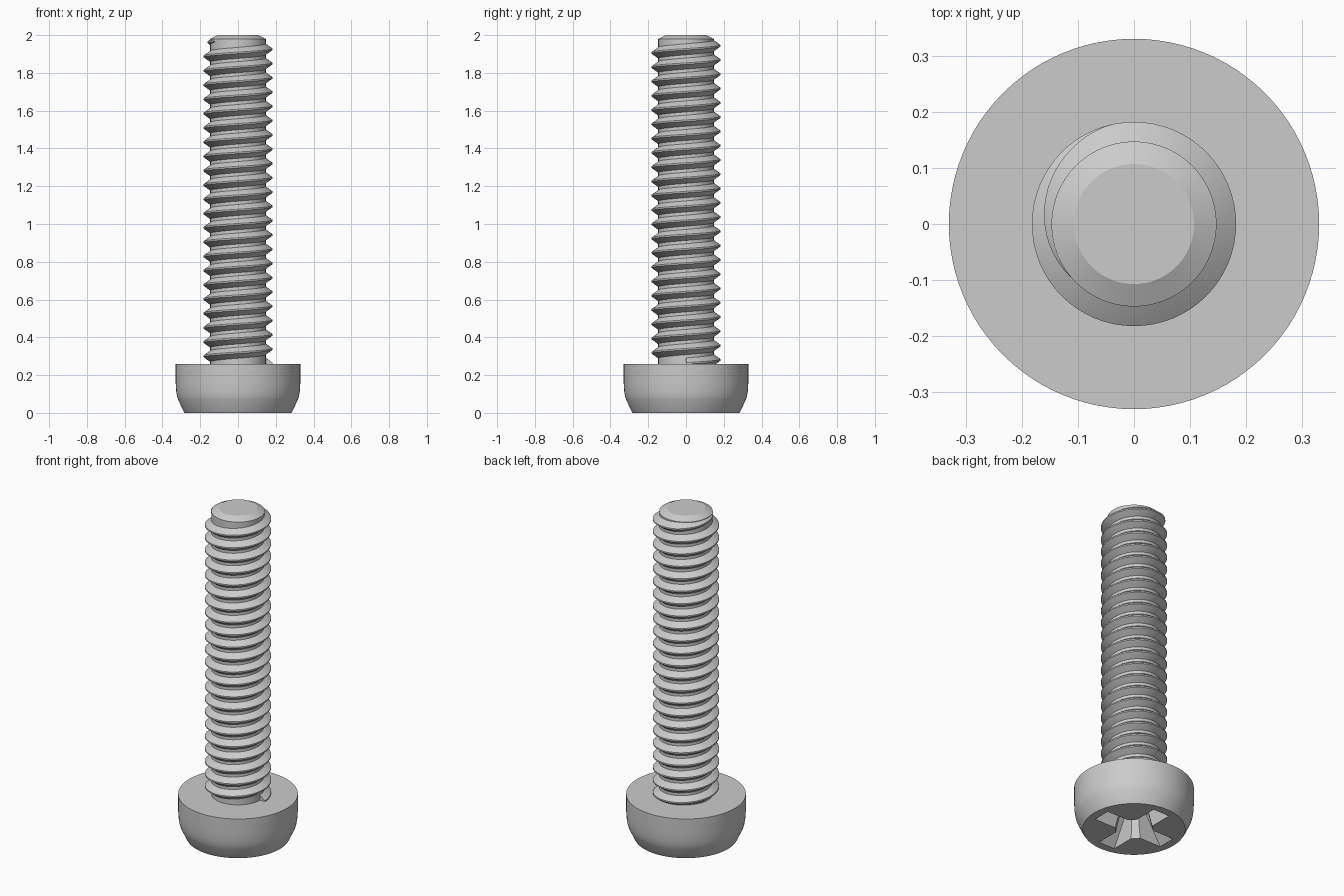
import bpy, bmesh, math

cube = bpy.data.objects.get("Cube")
if cube:
    bpy.data.objects.remove(cube, do_unlink=True)

grey = bpy.data.materials.new("steel_grey")
grey.use_nodes = True
grey.diffuse_color = (0.6, 0.6, 0.6, 1)
grey.node_tree.nodes["Principled BSDF"].inputs["Base Color"].default_value = (0.6, 0.6, 0.6, 1)


def loft(name, rings, close_ends=True):
    """Join equal-length rings of points into a closed skin."""
    bm = bmesh.new()
    loops = [[bm.verts.new(p) for p in ring] for ring in rings]
    n = len(loops[0])
    for a, b in zip(loops, loops[1:]):
        for i in range(n):
            j = (i + 1) % n
            bm.faces.new((a[i], a[j], b[j], b[i]))
    if close_ends:
        bm.faces.new(loops[0][::-1])
        bm.faces.new(loops[-1])
    bmesh.ops.recalc_face_normals(bm, faces=bm.faces)
    mesh = bpy.data.meshes.new(name)
    bm.to_mesh(mesh)
    bm.free()
    obj = bpy.data.objects.new(name, mesh)
    mesh.materials.append(grey)
    bpy.context.collection.objects.link(obj)
    return obj


def turned(name, profile, sides=96):
    """Lathe a profile of (radius, height) points about z."""
    angles = [2 * math.pi * i / sides for i in range(sides)]
    return loft(name, [[(r * math.cos(a), r * math.sin(a), z) for a in angles]
                       for r, z in profile])


def activate(obj):
    bpy.ops.object.select_all(action='DESELECT')
    obj.select_set(True)
    bpy.context.view_layer.objects.active = obj


def smooth(obj, degrees=25):
    activate(obj)
    bpy.ops.object.shade_smooth_by_angle(angle=math.radians(degrees))


# Head, resting on its drive face
head = turned("head", [(0.283, 0), (0.29, 0.012), (0.317, 0.07), (0.323, 0.09),
                       (0.327, 0.115), (0.33, 0.16), (0.33, 0.26)])


# Cross recess: tapering cross with bevelled inner corners
def cross(length, half, corner, z):
    quarter = [(length, -half), (length, half), (corner, half), (half, corner)]
    ring = []
    for k in range(4):
        c, s = round(math.cos(k * math.pi / 2)), round(math.sin(k * math.pi / 2))
        ring += [(x * c - y * s, x * s + y * c, z) for x, y in quarter]
    return ring


cutter = loft("recess_cutter", [cross(0.242, 0.056, 0.092, -0.01),
                                cross(0.12, 0.036, 0.06, 0.15),
                                cross(0.04, 0.015, 0.025, 0.18)])
cutter.hide_render = True
cut = head.modifiers.new("recess", 'BOOLEAN')
cut.operation = 'DIFFERENCE'
cut.solver = 'EXACT'
cut.object = cutter
activate(head)
bpy.ops.object.modifier_apply(modifier=cut.name)
bpy.data.objects.remove(cutter, do_unlink=True)
smooth(head)

# Shank core with a chamfered tip
ROOT, CREST = 0.147, 0.182
shank = turned("shank", [(ROOT, 0.22), (ROOT, 1.98), (0.107, 2.0)])
smooth(shank)

# Right-handed helical thread, fading out near the tip
PITCH, TURNS, STEPS = 0.0756, 22, 64
rings = []
fade_start, fade_end = math.radians(105), math.radians(228)
first = -TURNS * STEPS
last = round(fade_end / (2 * math.pi) * STEPS)
for i in range(first, last + 1):
    a = 2 * math.pi * i / STEPS
    fade = min(1, max(0, (fade_end - a) / (fade_end - fade_start)))
    crest = ROOT - 0.002 + (CREST - ROOT + 0.002) * fade
    base = 0.006 + 0.024 * fade
    tip = 0.004
    z = 1.925 + PITCH * a / (2 * math.pi)
    section = [(ROOT - 0.008, -base - 0.004), (ROOT - 0.001, -base), (crest, -tip),
               (crest, tip), (ROOT - 0.001, base), (ROOT - 0.008, base + 0.004)]
    rings.append([(r * math.cos(a), r * math.sin(a), z + dz) for r, dz in section])
thread = loft("thread", rings)
smooth(thread)
